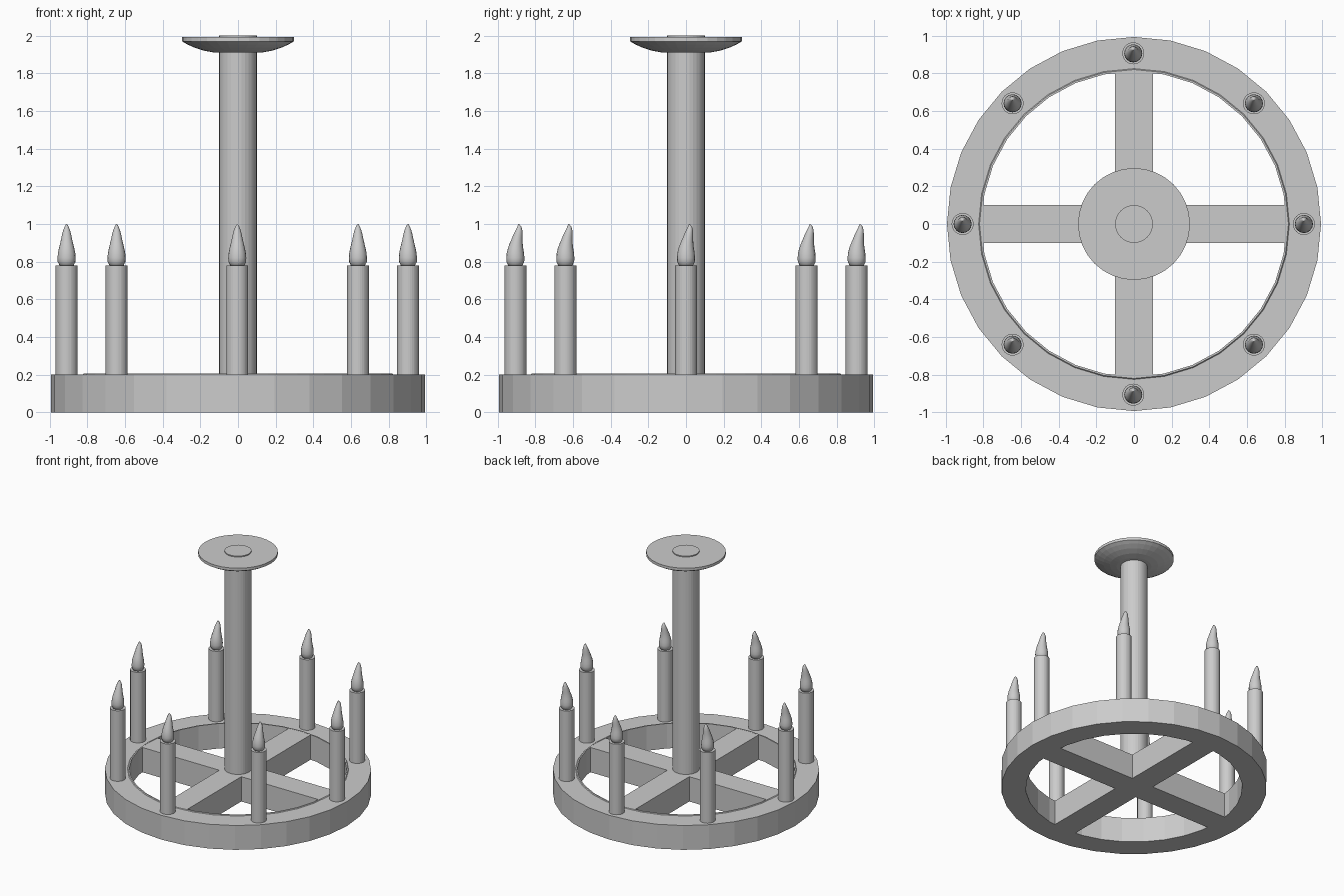
import bpy, bmesh
from math import cos, sin, pi

if "Cube" in bpy.data.objects:
    bpy.data.objects.remove(bpy.data.objects["Cube"])

SEG = 32


def finish(name, bm, smooth=False):
    bmesh.ops.recalc_face_normals(bm, faces=bm.faces[:])
    me = bpy.data.meshes.new(name)
    bm.to_mesh(me)
    bm.free()
    ob = bpy.data.objects.new(name, me)
    bpy.context.collection.objects.link(ob)
    for p in me.polygons:
        p.use_smooth = smooth
    return ob


def lathe(name, profile, seg=SEG, loc=(0, 0), closed=False, smooth=False):
    """Revolve (radius, z, y shift) points; open profiles get end caps."""
    bm = bmesh.new()
    rings = []
    for r, z, *s in profile:
        dy = s[0] if s else 0
        rings.append([bm.verts.new((loc[0] + r * cos(2 * pi * i / seg),
                                    loc[1] + dy + r * sin(2 * pi * i / seg), z))
                      for i in range(seg)])
    pairs = list(zip(rings, rings[1:]))
    if closed:
        pairs.append((rings[-1], rings[0]))
    for a, b in pairs:
        for i in range(seg):
            j = (i + 1) % seg
            bm.faces.new((a[i], a[j], b[j], b[i]))
    if not closed:
        bm.faces.new(rings[0])
        bm.faces.new(rings[-1])
    return finish(name, bm, smooth)


# Wheel rim with a slightly raised inner lip
lathe("wheel_rim", [(0.993, 0), (0.993, 0.2), (0.825, 0.2), (0.82, 0.205),
                    (0.81, 0.205), (0.81, 0)], closed=True)

# Crossed spokes, one plus-shaped slab
bm = bmesh.new()
w, l = 0.1, 0.812
outline = [(w, w), (w, l), (-w, l), (-w, w), (-l, w), (-l, -w),
           (-w, -w), (-w, -l), (w, -l), (w, -w), (l, -w), (l, w)]
face = bm.faces.new([bm.verts.new((x, y, 0)) for x, y in outline])
ext = bmesh.ops.extrude_face_region(bm, geom=[face], use_keep_orig=True)
top = [v for v in ext["geom"] if isinstance(v, bmesh.types.BMVert)]
bmesh.ops.translate(bm, verts=top, vec=(0, 0, 0.204))
finish("cross_spokes", bm)

# Central column and ceiling plate
lathe("column", [(0.1, 0.19), (0.1, 2.0)])
lathe("ceiling_plate", [(0.1, 1.91), (0.13, 1.911), (0.18, 1.92), (0.23, 1.936),
                        (0.27, 1.954), (0.297, 1.97), (0.297, 1.992)])

# Candles with curved flames around the rim
for k in range(8):
    a = k * pi / 4
    p = (-0.004 + 0.906 * cos(a), 0.906 * sin(a))
    lathe(f"candle_{k + 1}", [(0.058, 0.195), (0.058, 0.78)], loc=p)
    lathe(f"flame_{k + 1}",
          [(0.036, 0.775, 0), (0.042, 0.79, 0), (0.047, 0.798, 0),
           (0.048, 0.82, 0), (0.046, 0.845, 0), (0.041, 0.87, 0.001),
           (0.035, 0.895, 0.004), (0.029, 0.92, 0.009), (0.024, 0.945, 0.014),
           (0.018, 0.967, 0.019), (0.011, 0.985, 0.021), (0.005, 0.996, 0.019),
           (0.001, 1.0, 0.017)], seg=16, loc=p, smooth=True)
